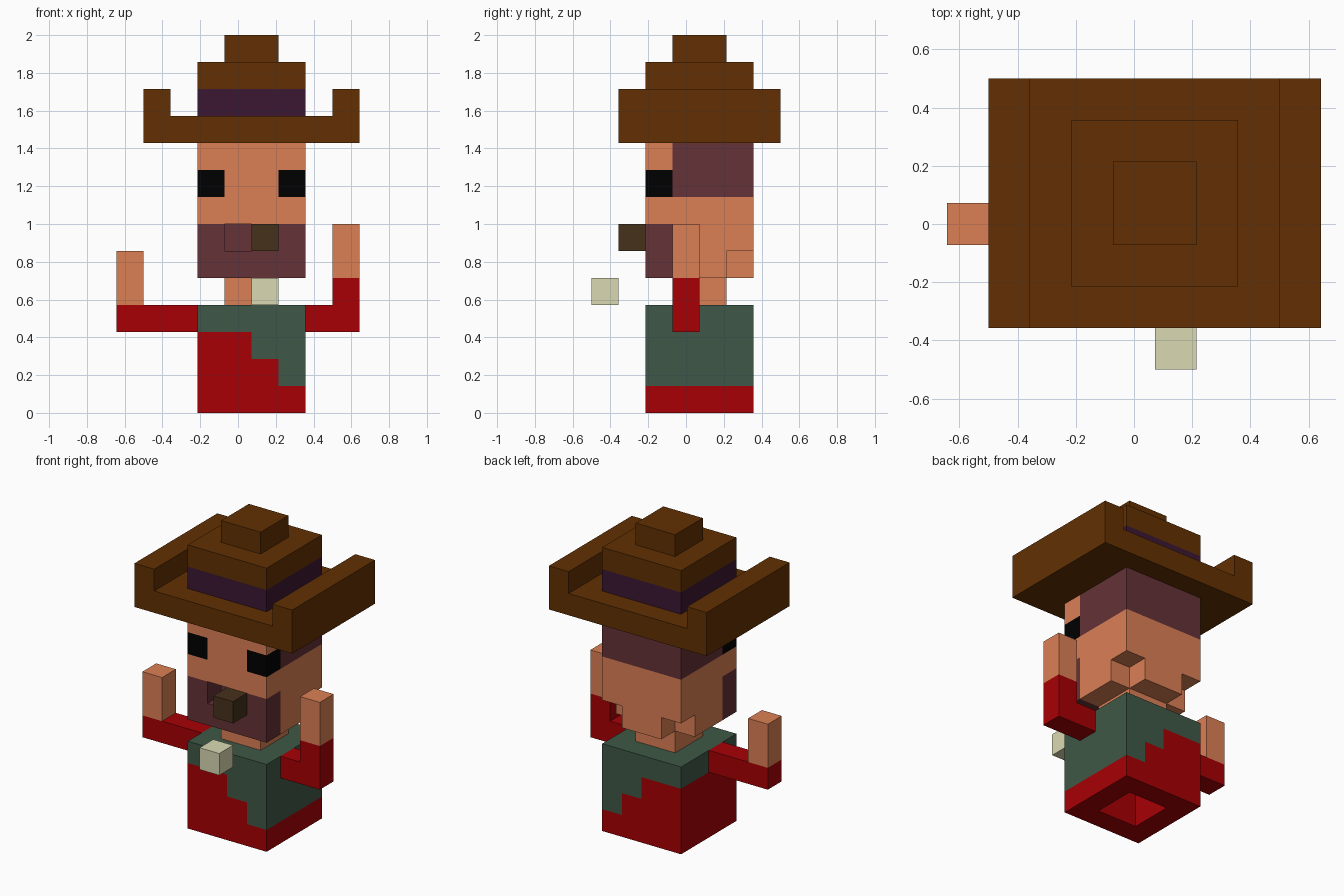
import bpy, bmesh, math
from mathutils import Vector

cube = bpy.data.objects.get("Cube")
if cube:
    bpy.data.objects.remove(cube, do_unlink=True)

U = 1 / 7  # edge length of one block


def material(name, hex_code):
    srgb = [int(hex_code[i:i + 2], 16) / 255 for i in (0, 2, 4)]
    rgba = [c / 12.92 if c <= 0.04045 else ((c + 0.055) / 1.055) ** 2.4 for c in srgb] + [1]
    m = bpy.data.materials.new(name)
    m.use_nodes = True
    m.diffuse_color = rgba
    bsdf = next(n for n in m.node_tree.nodes if n.type == 'BSDF_PRINCIPLED')
    bsdf.inputs["Base Color"].default_value = rgba
    bsdf.inputs["Roughness"].default_value = 0.9
    return m


MATS = {name: material(name, code) for name, code in {
    "hat brown": "623002", "band purple": "3C1732", "skin": "DC8055",
    "hair maroon": "653236", "eye black": "000000", "cigar brown": "46311B",
    "smoke cream": "DADAB3", "shirt red": "A80005", "poncho green": "3F5847"}.items()}


def cells(x, y, z):
    """All block positions in inclusive ranges; blocks are centred on whole x and y."""
    return {(i, j, k) for i in range(x[0], x[1] + 1)
            for j in range(y[0], y[1] + 1) for k in range(z[0], z[1] + 1)}


def block_part(name, filled, paint):
    """Outer skin of a set of blocks, coloured by paint(x, y, z)."""
    mesh = bpy.data.meshes.new(name)
    bm = bmesh.new()
    slots = []
    for c in sorted(filled):
        colour = paint(*c) if callable(paint) else paint
        if colour not in slots:
            slots.append(colour)
        centre = Vector((c[0], c[1], c[2] + 0.5))
        for axis in range(3):
            for sign in (-1, 1):
                near = list(c)
                near[axis] += sign
                if tuple(near) in filled:
                    continue
                n, a, b = Vector(), Vector(), Vector()
                n[axis], a[(axis + 1) % 3], b[(axis + 2) % 3] = sign / 2, sign / 2, 0.5
                ring = (-a - b, a - b, a + b, b - a)
                face = bm.faces.new([bm.verts.new((centre + n + r) * U) for r in ring])
                face.material_index = slots.index(colour)
    # Weld the blocks and merge flat areas of one colour
    bmesh.ops.remove_doubles(bm, verts=bm.verts, dist=0.001)
    bmesh.ops.dissolve_limit(bm, angle_limit=math.radians(1), verts=bm.verts,
                             edges=bm.edges, delimit={'MATERIAL'})
    bm.to_mesh(mesh)
    bm.free()
    for s in slots:
        mesh.materials.append(MATS[s])
    obj = bpy.data.objects.new(name, mesh)
    bpy.context.collection.objects.link(obj)


# Torso, open underneath, with the poncho stepping down towards +x
def torso_paint(x, y, z):
    return "poncho green" if z >= 3 or (z == 2 and x >= 1) or (z == 1 and x >= 2) else "shirt red"


block_part("torso", cells((-1, 2), (-1, 2), (0, 3)) - cells((0, 1), (0, 1), (0, 2)), torso_paint)

# Arms: red sleeve and bare raised hand
block_part("right_sleeve", cells((-4, -2), (0, 0), (3, 3)), "shirt red")
block_part("right_hand", cells((-4, -4), (0, 0), (4, 5)), "skin")
block_part("left_sleeve", cells((3, 4), (0, 0), (3, 3)) | {(4, 0, 4)}, "shirt red")
block_part("left_hand", cells((4, 4), (0, 0), (5, 6)), "skin")


# Head with mouth hole and notched lower back corners
def head_paint(x, y, z):
    if y == -1:
        if z <= 6:
            return "hair maroon"
        return "eye black" if z == 8 and x in (-1, 2) else "skin"
    if (x, y, z) == (0, 0, 6):  # back of the mouth
        return "hair maroon"
    return "hair maroon" if z >= 8 else "skin"


block_part("neck", cells((0, 1), (0, 1), (4, 4)), "skin")
block_part("head", cells((-1, 2), (-1, 2), (5, 9)) - {(0, -1, 6), (-1, 2, 5), (2, 2, 5)}, head_paint)

# Cigar and drifting ash
block_part("cigar", {(1, -2, 6)}, "cigar brown")
block_part("ash", {(1, -3, 4)}, "smoke cream")

# Hat: brim with turned-up sides, band and stepped crown
brim = cells((-3, 4), (-2, 3), (10, 10))
for side in (-3, 4):
    brim |= cells((side, side), (-2, 3), (11, 11))
block_part("hat_brim", brim, "hat brown")
block_part("hat_band", cells((-1, 2), (-1, 2), (11, 11)), "band purple")
block_part("hat_crown", cells((-1, 2), (-1, 2), (12, 12)) | cells((0, 1), (0, 1), (13, 13)), "hat brown")
